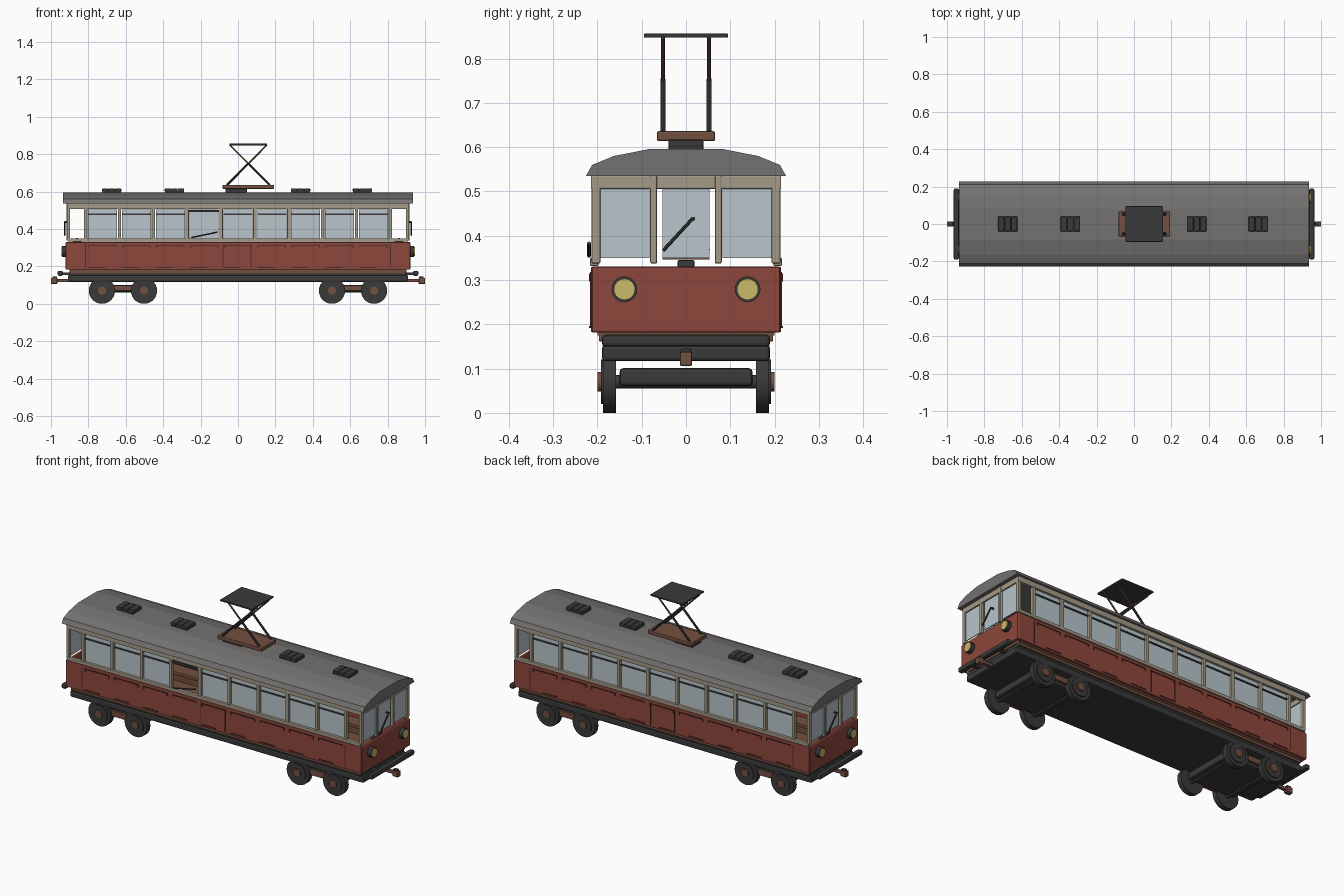
import bpy, bmesh, math
from mathutils import Vector, Matrix

old = bpy.data.objects.get("Cube")
if old:
    bpy.data.objects.remove(old, do_unlink=True)


def material(name, r, g, b):
    m = bpy.data.materials.new(name)
    m.use_nodes = True
    m.diffuse_color = (r, g, b, 1)
    m.node_tree.nodes["Principled BSDF"].inputs["Base Color"].default_value = (r, g, b, 1)
    return m


RED = material("brick red", .27, .063, .046)
SEAM = material("dark red", .09, .025, .02)
CREAM = material("weathered cream", .37, .32, .245)
ROOF = material("roof grey", .175, .17, .165)
DARK = material("charcoal", .042, .042, .044)
BROWN = material("rust brown", .17, .08, .05)
GLASS = material("pale glass", .48, .56, .6)
YELLOW = material("lamp yellow", .6, .5, .14)


def finish(name, bm, mat, smooth=False):
    bmesh.ops.recalc_face_normals(bm, faces=bm.faces)
    mesh = bpy.data.meshes.new(name)
    bm.to_mesh(mesh)
    bm.free()
    mesh.materials.append(mat)
    ob = bpy.data.objects.new(name, mesh)
    bpy.context.collection.objects.link(ob)
    if smooth:
        bpy.ops.object.select_all(action='DESELECT')
        ob.select_set(True)
        bpy.context.view_layer.objects.active = ob
        bpy.ops.object.shade_smooth_by_angle(angle=math.radians(35))
    return ob


def boxes(name, mat, items, bevel=0.0):
    """Several boxes in one object, each (centre, size)."""
    bm = bmesh.new()
    for c, s in items:
        bmesh.ops.create_cube(bm, size=1, matrix=Matrix.Translation(c) @ Matrix.Diagonal((*s, 1)))
    if bevel:
        bmesh.ops.bevel(bm, geom=bm.edges[:], offset=bevel, segments=2, affect='EDGES', profile=.5)
    return finish(name, bm, mat)


def rods(name, mat, items, sides=24):
    """Several cylinders in one object, each (start, end, radius)."""
    bm = bmesh.new()
    for a, b, r in items:
        a, b = Vector(a), Vector(b)
        turn = (b - a).to_track_quat('Z', 'Y').to_matrix().to_4x4()
        bmesh.ops.create_cone(bm, cap_ends=True, segments=sides, radius1=r, radius2=r,
                              depth=(b - a).length, matrix=Matrix.Translation((a + b) / 2) @ turn)
    return finish(name, bm, mat, True)


ENDS = (-1, 1)
CORNERS = [(x, y) for x in ENDS for y in ENDS]
PITCH = .181
posts = [(i - 4.5) * PITCH for i in range(10)]
bays = [(i - 4) * PITCH for i in range(9)]
OPEN_BAY = bays[3]

# Underframe, sole bars and floor
boxes("underframe", DARK, [((0, 0, .135), (1.82, .38, .036))], .008)
boxes("upper_underframe", DARK, [((0, 0, .162), (1.8, .376, .024))], .004)
boxes("sole_bar", BROWN, [((0, s * .19, .171), (1.8, .014, .02)) for s in ENDS], .003)
boxes("floor", BROWN, [((0, 0, .183), (1.8, .4, .016))])
boxes("bumper_bar", DARK, [((s * .95, 0, .163), (.028, .38, .027)) for s in ENDS], .008)
boxes("bumper_bracket", DARK, [((x * .92, y * .1, .16), (.05, .02, .012)) for x, y in CORNERS])

# Couplers
boxes("coupler_shank", BROWN, [((s * .945, 0, .124), (.08, .018, .016)) for s in ENDS], .002)
boxes("coupler_head", BROWN, [((s * .983, 0, .122), (.034, .028, .032)) for s in ENDS], .004)
boxes("coupler_pin", DARK, [((s * .98, 0, .141), (.026, .022, .008)) for s in ENDS], .002)

# Bogies
bogies = [s * .615 for s in ENDS]
axles = [b + s * .1125 for b in bogies for s in ENDS]
wheels = [(x, s) for x in axles for s in ENDS]
boxes("bogie_frame", DARK, [((b, 0, .081), (.29, .3, .04)) for b in bogies], .008)
boxes("bogie_side_bar", BROWN, [((b, s * .168, .084), (.15, .016, .03))
                                for b in bogies for s in ENDS], .003)
rods("axle", DARK, [((x, -.17, .07), (x, .17, .07), .015) for x in axles])
rods("wheel_tread", DARK, [((x, s * .158, .07), (x, s * .187, .07), .07) for x, s in wheels], 28)
rods("wheel_rim", DARK, [((x, s * .185, .07), (x, s * .192, .07), .05) for x, s in wheels])
rods("wheel_hub", BROWN, [((x, s * .185, .07), (x, s * .2, .07), .022) for x, s in wheels], 16)

# Lower body panels
boxes("side_panel", RED, [((0, s * .207, .256), (1.83, .016, .148)) for s in ENDS], .004)
boxes("end_panel", RED, [((s * .913, 0, .256), (.016, .425, .148)) for s in ENDS], .004)
boxes("side_sill", CREAM, [((0, s * .207, .341), (1.82, .02, .018)) for s in ENDS], .003)

# Panel seams, handrails and bottom trim on the sides
seams = [((x, s * .2155, .256), (.004, .003, .125))
         for s in ENDS for x in (-.08, .07, -.815, .815)]
rails = [((x, s * .2165, .312), (.15, .004, .005)) for s in ENDS for x in bays]
rail_ends = [((x + e * .073, s * .2165, .305), (.005, .004, .016))
             for s in ENDS for x in bays for e in ENDS]
trim = [((x - .03, s * .2165, .194), (.09, .004, .005)) for s in ENDS for x in bays]
boxes("panel_seam", SEAM, seams)
boxes("panel_rail", SEAM, rails + rail_ends + trim)

# Window posts and top beams
boxes("side_post", CREAM, [((x, s * .204, .43), (.018, .018, .17))
                           for x in posts for s in ENDS], .003)
boxes("corner_post", CREAM, [((x * .906, y * .203, .437), (.018, .02, .2))
                             for x, y in CORNERS], .004)
boxes("end_post", CREAM, [((x * .908, y * .073, .437), (.018, .016, .2))
                          for x, y in CORNERS], .004)
boxes("side_beam", CREAM, [((0, s * .206, .521), (1.83, .018, .03)) for s in ENDS], .003)
boxes("end_beam", CREAM, [((s * .906, 0, .521), (.018, .42, .03)) for s in ENDS], .003)

# Glass, with one side window left open
panes = [((x, s * .201, .427), (.155, .005, .156)) for x in bays for s in ENDS
         if not (s < 0 and x == OPEN_BAY)]
boxes("side_glass", GLASS, panes)
boxes("end_glass", GLASS, [((x * .905, y * .139, .428), (.005, .114, .156)) for x, y in CORNERS]
      + [((s * .905, 0, .428), (.005, .106, .156)) for s in ENDS])
boxes("window_bar", DARK, [((c[0], c[1] * 1.025, .478), (.155, .006, .007)) for c, _ in panes])
boxes("open_window_bar", DARK, [((OPEN_BAY, -.206, .496), (.16, .01, .012))])
rods("open_window_lever", DARK, [((-.25, -.219, .354), (-.11, -.219, .383), .004)], 8)

# Wipers, headlights
rods("wiper", DARK, [((s * .925, s * -.052, .366), (s * .925, s * .016, .44), .004)
                     for s in ENDS], 8)
rods("wiper_pivot", DARK, [((s * .9, s * .016, .438), (s * .928, s * .016, .438), .005)
                           for s in ENDS], 8)
rods("headlight_rim", DARK, [((x * .915, y * .139, .279), (x * .94, y * .139, .279), .029)
                             for x, y in CORNERS])
rods("headlight_lens", YELLOW, [((x * .938, y * .139, .279), (x * .945, y * .139, .279), .024)
                                for x, y in CORNERS])

# Interior benches and driver consoles
boxes("bench_seat", BROWN, [((0, s * .155, .25), (1.5, .08, .02)) for s in ENDS], .004)
boxes("bench_base", BROWN, [((0, s * .17, .215), (1.5, .04, .05)) for s in ENDS])
boxes("bench_back", RED, [((0, s * .192, .295), (1.5, .012, .07)) for s in ENDS], .003)
boxes("driver_console", DARK, [((s * .86, 0, .268), (.045, .038, .155)) for s in ENDS], .004)
boxes("console_lever", BROWN, [((s * .86, s * .025, .349), (.01, .055, .006)) for s in ENDS])

# Curved roof extruded along the body
half = [(.226, .535), (.212, .56), (.163, .58), (.082, .596)]
profile = half + [(-y, z) for y, z in reversed(half)]
bm = bmesh.new()
face = bm.faces.new([bm.verts.new((-.935, y, z)) for y, z in profile])
new = bmesh.ops.extrude_face_region(bm, geom=[face])["geom"]
bmesh.ops.translate(bm, vec=(1.87, 0, 0), verts=[v for v in new if isinstance(v, bmesh.types.BMVert)])
finish("roof", bm, ROOF)

# Roof vents, each with three slats
vents = (-.675, -.34, .335, .665)
boxes("vent_base", DARK, [((x, 0, .6), (.1, .076, .012)) for x in vents])
boxes("vent_slat", DARK, [((x + i * .035, 0, .608), (.034, .08, .018))
                          for x in vents for i in (-1, 0, 1)], .005)

# Pantograph
boxes("pantograph_mount", DARK, [((-.01, 0, .606), (.115, .08, .024))], .004)
boxes("pantograph_base", BROWN, [((.055, 0, .625), (.275, .132, .022))], .004)
lower, upper = [], []
for y in (-.052, .052):
    for d in ENDS:
        foot, top = Vector((.055 - d * .115, y, .634)), Vector((.055 + d * .1, y, .85))
        mid = foot.lerp(top, .55)
        lower.append((foot, mid, .006))
        upper.append((mid, top, .0045))
rods("pantograph_lower_arm", DARK, lower, 8)
rods("pantograph_upper_arm", BROWN, upper, 8)
boxes("pantograph_plate", DARK, [((.055, 0, .852), (.2, .19, .009))], .002)
